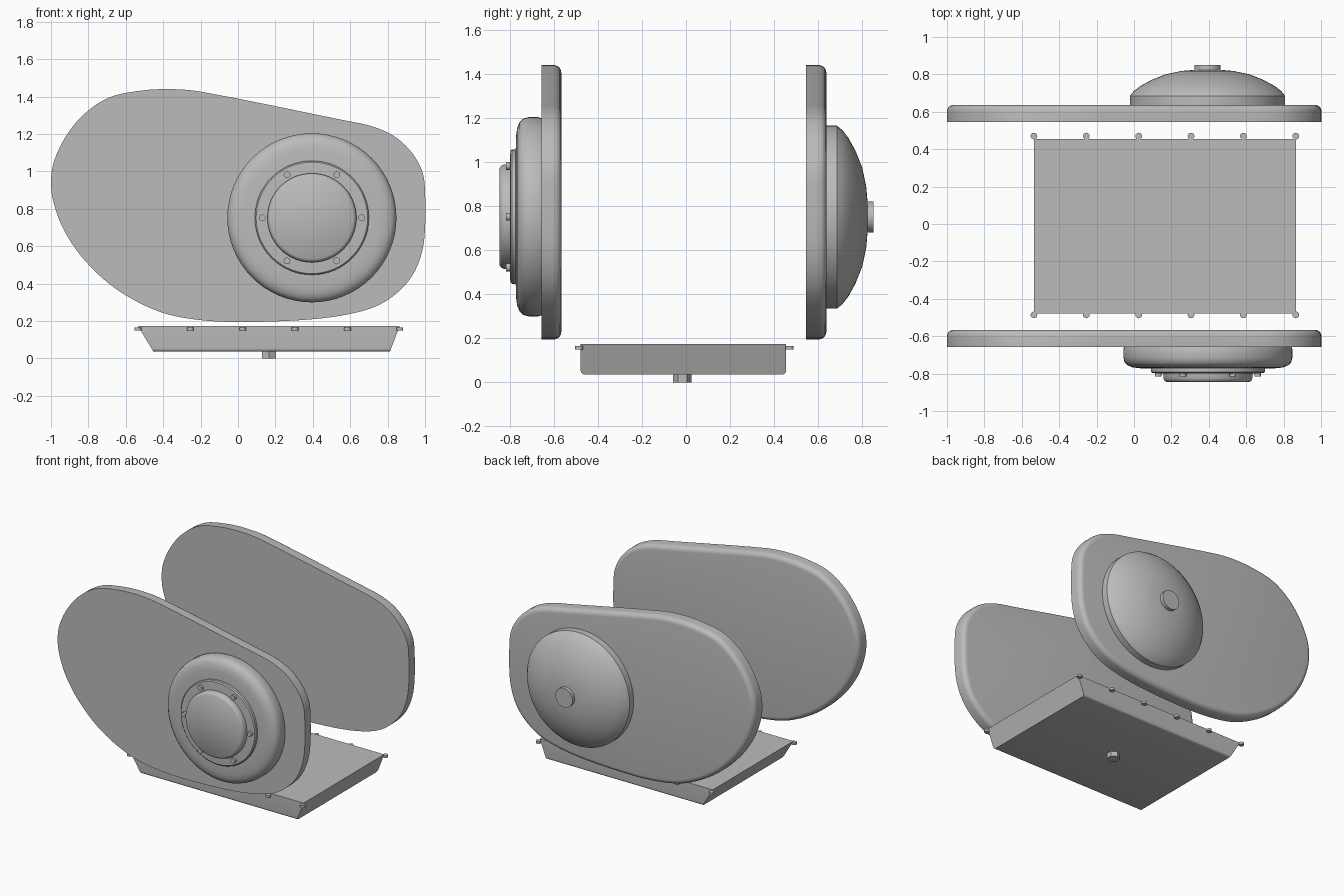
import bpy, bmesh, math
from mathutils import Vector, Matrix
from mathutils.geometry import interpolate_bezier

cube = bpy.data.objects.get("Cube")
if cube:
    bpy.data.objects.remove(cube, do_unlink=True)

grey = bpy.data.materials.new("plain grey")
grey.use_nodes = True
grey.diffuse_color = (0.5, 0.5, 0.5, 1)
grey.node_tree.nodes["Principled BSDF"].inputs["Base Color"].default_value = (0.5, 0.5, 0.5, 1)


def finish(bm, name, angle=35):
    bmesh.ops.recalc_face_normals(bm, faces=bm.faces)
    mesh = bpy.data.meshes.new(name)
    bm.to_mesh(mesh)
    bm.free()
    obj = bpy.data.objects.new(name, mesh)
    bpy.context.collection.objects.link(obj)
    mesh.materials.append(grey)
    bpy.ops.object.select_all(action='DESELECT')
    obj.select_set(True)
    bpy.context.view_layer.objects.active = obj
    bpy.ops.object.shade_smooth_by_angle(angle=math.radians(angle))
    return obj


def smooth_loop(points, steps=5):
    """Closed smooth outline through the given points."""
    pts = [Vector(p) for p in points]
    n = len(pts)
    tangents = []
    for i, p in enumerate(pts):
        a, b = pts[i - 1], pts[(i + 1) % n]
        tangents.append((b - a) / ((p - a).length + (b - p).length))
    out = []
    for i, p in enumerate(pts):
        j = (i + 1) % n
        q = pts[j]
        d = (q - p).length / 3
        out += interpolate_bezier(p, p + tangents[i] * d, q - tangents[j] * d, q, steps + 1)[:-1]
    return out


def lathe(name, profile, x, z, segments=64):
    """Spin (radius, y) pairs around an axis along y, capping both ends."""
    bm = bmesh.new()
    rings = []
    for r, y in profile:
        turns = [math.tau * k / segments for k in range(segments)]
        rings.append([bm.verts.new((x + r * math.cos(t), y, z + r * math.sin(t))) for t in turns])
    for a, b in zip(rings, rings[1:]):
        for k in range(segments):
            m = (k + 1) % segments
            bm.faces.new((a[k], a[m], b[m], b[k]))
    bm.faces.new(rings[0])
    bm.faces.new(rings[-1])
    return finish(bm, name)


def cylinder(name, centre, radius, depth, sides=16, along_y=False):
    bm = bmesh.new()
    turn = Matrix.Rotation(math.pi / 2, 4, 'X') if along_y else Matrix()
    bmesh.ops.create_cone(bm, cap_ends=True, segments=sides, radius1=radius, radius2=radius,
                          depth=depth, matrix=Matrix.Translation(centre) @ turn)
    return finish(bm, name)


# Side covers: one egg-like outline, rounded on the rear edge
outline = [(-.35, 1.44), (-.51, 1.433), (-.69, 1.395), (-.83, 1.3), (-.925, 1.18),
           (-.985, 1.05), (-1, .94), (-.985, .83), (-.93, .685), (-.82, .525),
           (-.65, .37), (-.42, .25), (-.2, .205), (.05, .195), (.4, .21),
           (.63, .245), (.78, .3), (.9, .4), (.965, .51), (.997, .65), (1, .9),
           (.985, 1), (.93, 1.1), (.84, 1.185), (.72, 1.24), (.55, 1.277), (-.19, 1.425)]
loop = smooth_loop([(x, 0, z) for x, z in outline])


def cover(name, y0, y1):
    bm = bmesh.new()
    front = bm.faces.new([bm.verts.new((p.x, y0, p.z)) for p in loop])
    grown = bmesh.ops.extrude_face_region(bm, geom=[front], use_keep_orig=True)["geom"]
    back = [v for v in grown if isinstance(v, bmesh.types.BMVert)]
    bmesh.ops.translate(bm, verts=back, vec=(0, y1 - y0, 0))
    rim = [e for e in bm.edges if all(v in back for v in e.verts)]
    bmesh.ops.recalc_face_normals(bm, faces=bm.faces)
    bmesh.ops.bevel(bm, geom=rim, offset=0.035, segments=5, profile=0.5,
                    affect='EDGES', clamp_overlap=True)
    return finish(bm, name)


cover("front_cover", -0.657, -0.566)
cover("rear_cover", 0.545, 0.637)

# Round front housing with stepped plate and cap
cx, cz = 0.395, 0.752
lathe("front_housing", [(.445, -.65), (.452, -.67), (.452, -.715), (.445, -.74), (.43, -.755),
                        (.405, -.766), (.37, -.771), (.305, -.773)], cx, cz)
lathe("front_plate", [(.305, -.765), (.305, -.79), (.298, -.797), (.25, -.8)], cx, cz)
lathe("front_cap", [(.238, -.795), (.238, -.825), (.232, -.838), (.22, -.846)], cx, cz)
for k in range(6):
    t = math.tau * k / 6
    spot = (cx + .266 * math.cos(t), -.803, cz + .266 * math.sin(t))
    cylinder(f"plate_bolt_{k + 1}", spot, .018, .026, along_y=True)

# Rear dome and its centre knob
lathe("rear_dome", [(.415, .63), (.415, .685), (.395, .71), (.36, .737), (.3, .77), (.225, .8),
                    (.14, .818), (.06, .825)], .393, .75)
cylinder("rear_knob", (.393, .835, .75), .07, .03, 24, True)

# Pan with sloping ends and rounded lower edges
bm = bmesh.new()
bmesh.ops.create_cube(bm, size=1)
for v in bm.verts:
    top = v.co.z > 0
    left = v.co.x > 0
    x = (.865 if top else .812) if left else (-.535 if top else -.452)
    v.co = (x, .455 if v.co.y > 0 else -.478, .174 if top else .036)
low = [e for e in bm.edges if all(v.co.z < .1 for v in e.verts)
       and abs(e.verts[0].co.x - e.verts[1].co.x) > .1]
bmesh.ops.bevel(bm, geom=low, offset=.018, segments=4, profile=.5, affect='EDGES')
finish(bm, "pan", 30)

# Bolts along both pan rims, and the hexagonal drain plug
for side, y in (("front", -.486), ("rear", .47)):
    for k in range(6):
        cylinder(f"{side}_rim_bolt_{k + 1}", (-.535 + .28 * k, y, .158), .018, .016)
cylinder("drain_plug", (.166, -.016, .02), .042, .04, 6)
